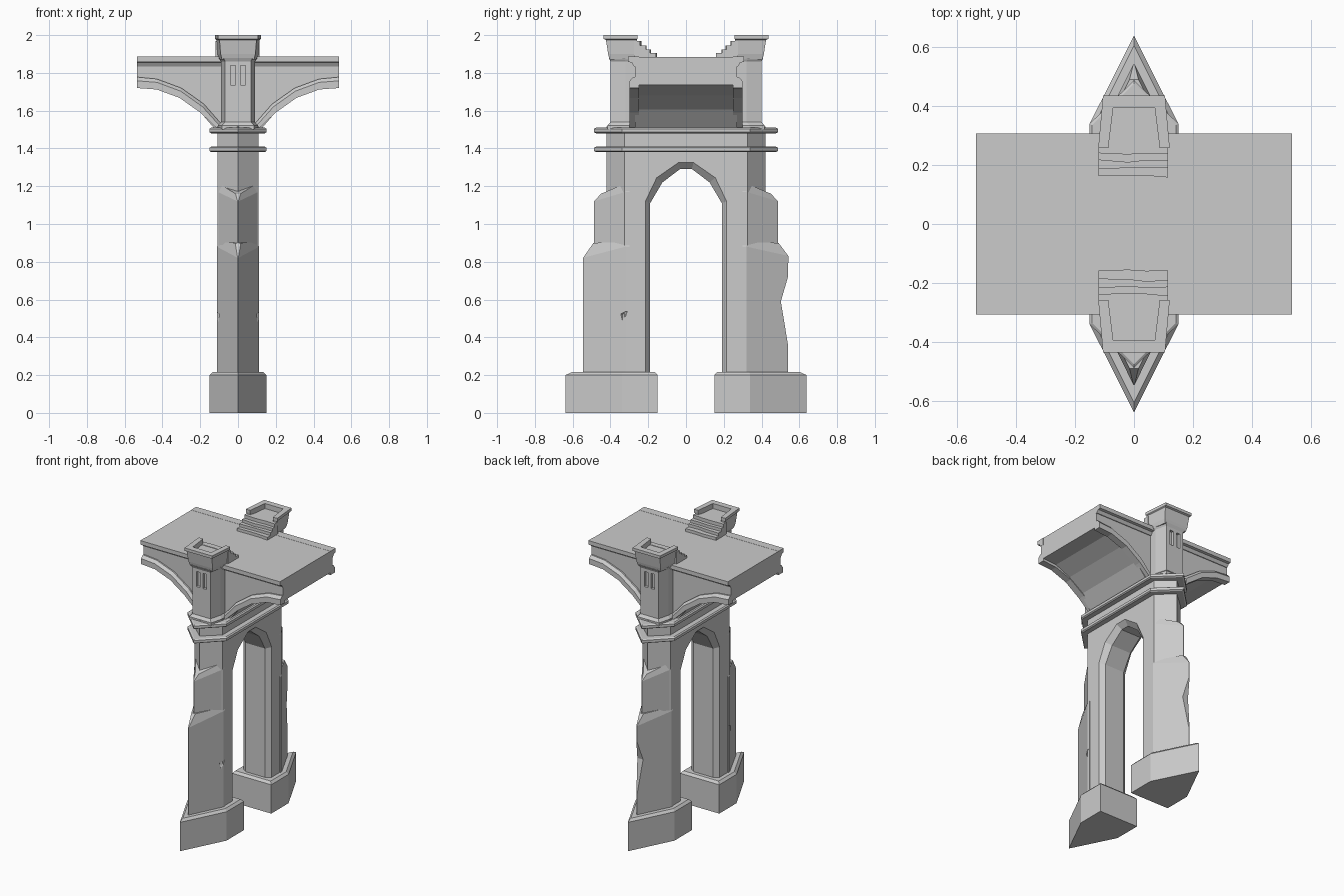
import bpy, bmesh, random

if "Cube" in bpy.data.objects:
    bpy.data.objects.remove(bpy.data.objects["Cube"])

random.seed(4)


def loft(name, rings):
    """Closed solid skinned through rings of equal point count."""
    bm = bmesh.new()
    vs = [[bm.verts.new(p) for p in r] for r in rings]
    n = len(vs[0])
    for a, b in zip(vs, vs[1:]):
        for i in range(n):
            j = (i + 1) % n
            bm.faces.new((a[i], a[j], b[j], b[i]))
    bm.faces.new(vs[0])
    bm.faces.new(vs[-1])
    bmesh.ops.recalc_face_normals(bm, faces=bm.faces)
    me = bpy.data.meshes.new(name)
    bm.to_mesh(me)
    bm.free()
    ob = bpy.data.objects.new(name, me)
    bpy.context.collection.objects.link(ob)
    return ob


def box(name, x0, x1, y0, y1, z0, z1):
    return loft(name, [[(x0, y0, z), (x1, y0, z), (x1, y1, z), (x0, y1, z)] for z in (z0, z1)])


def cut(ob, cutter):
    m = ob.modifiers.new("cut", 'BOOLEAN')
    m.operation, m.object, m.solver = 'DIFFERENCE', cutter, 'EXACT'
    bpy.context.view_layer.objects.active = ob
    bpy.ops.object.modifier_apply(modifier=m.name)
    bpy.data.objects.remove(cutter)


def boat(w, shoulder, tip, z):
    """Six-sided plan pointed at both ends."""
    return [(w, -shoulder, z), (w, shoulder, z), (0, tip, z),
            (-w, shoulder, z), (-w, -shoulder, z), (0, -tip, z)]


def mirror_x(half):
    """Plan from right-hand (x, y, z) points, mirrored to the left."""
    return half + [(-x, y, z) for x, y, z in reversed(half)]


def flip(rings, s):
    return [[(x, y * s, z) for x, y, z in r] for r in rings]


# Pier wall with a chamfered faceted archway
wall = loft("pier_wall", [boat(.108, .325, .42, z) for z in (.15, 1.515)])
outer = [(.215, 1.12), (.155, 1.245), (.04, 1.325)]
inner = [(.19, 1.11), (.125, 1.22), (.03, 1.292)]


def arch(side, x):
    half = [(side[0][0], 0)] + side
    return [(x, y, z) for y, z in half + [(-y, z) for y, z in reversed(half)]]


cut(wall, loft("arch_cutter", [arch(outer, -.115), arch(outer, -.108), arch(inner, -.075),
                               arch(inner, .075), arch(outer, .108), arch(outer, .115)]))

# String courses around the pier
for name, z in (("lower_string_course", 1.38), ("upper_string_course", 1.48)):
    loft(name, [boat(.142, .335, .475, z), boat(.15, .34, .487, z + .006),
                boat(.15, .34, .487, z + .024), boat(.142, .335, .475, z + .03)])

# Deck with curved haunches
curve = [(.125, 1.505), (.21, 1.605), (.32, 1.68), (.43, 1.73), (.535, 1.737)]
prof = [(.535, 1.885)] + curve[::-1]
prof = prof + [(-x, z) for x, z in reversed(prof)]
loft("deck", [[(x, y, z) for x, z in prof] for y in (-.27, .27)])

low = [(.11, 1.505), (.2, 1.59), (.31, 1.668), (.43, 1.712), (.535, 1.72)]
high = [(.075, 1.515), (.18, 1.635), (.3, 1.72), (.43, 1.768), (.535, 1.778)]
mid = [(.09, 1.512), (.187, 1.62), (.303, 1.703), (.43, 1.75), (.535, 1.758)]

for s, end in ((-1, "front"), (1, "back")):
    # Deck edge moulding
    edge = [(.25, 1.835), (.275, 1.835), (.288, 1.855), (.306, 1.858), (.306, 1.886), (.25, 1.886)]
    loft(end + "_deck_moulding", [[(x, y * s, z) for y, z in edge] for x in (-.536, .536)])
    # Arch bands on the deck sides
    for m, side in ((-1, "left"), (1, "right")):
        loft(f"{end}_{side}_arch_band",
             [[(x * m, y * s, z) for x, z in low + top[::-1]]
              for y, top in ((.25, high), (.28, high), (.298, mid))])

    # Pointed plinth
    def plinth(w, yi, sh, tip, z):
        return [(w, yi, z), (w, sh, z), (0, tip, z), (-w, sh, z), (-w, yi, z)]
    loft(end + "_plinth", flip([plinth(.15, .15, .34, .638, 0), plinth(.15, .15, .34, .638, .2),
                                plinth(.135, .165, .335, .605, .216)], s))

    # Weathered buttress stages; a pulled-in tip chips the pointed nose
    def stage(z, y, full, w, zs=None, sh=.32):
        t = max(.002, w * (full - y) / (full - sh))
        zs = z if zs is None else zs
        return mirror_x([(w, .3, zs), (w, sh, zs), (t, y, z)])
    nose = ([(.2, .545), (.82, .545)] if s < 0 else
            [(.2, .54), (.36, .54), (.59, .502), (.72, .54), (.83, .542)])
    rings = [stage(z, y, .546, .112) for z, y in nose]
    rings += [stage(nose[-1][0] + .001, nose[-1][1], .546, .112, .88),
              stage(.9, .49, .52, .1, .905)]
    lower = loft(end + "_lower_buttress", flip(rings, s))
    loft(end + "_upper_buttress", flip([stage(.85, .487, .488, .109),
                                        stage(1.12, .487, .488, .109, 1.17),
                                        stage(1.16, .45, .47, .1, 1.215)], s))
    # Small chipped pit
    if s < 0:
        for m in (-1, 1):
            cut(lower, loft("pit_cutter", [
                [(.125 * m, -.375, .55), (.125 * m, -.295, .55), (.125 * m, -.335, .43)],
                [(.095 * m, -.34, .52), (.095 * m, -.33, .52), (.095 * m, -.335, .51)]]))

    # Turret shaft with twin slit windows
    def turret(d, z):
        return mirror_x([(.09 + d, .24, z), (.09 + d, .32 + d, z), (.068 + d, .4 + d, z)])
    shaft = loft(end + "_turret", flip([turret(.016, 1.5), turret(.016, 1.522), turret(0, 1.54),
                                        turret(0, 1.86), turret(.01, 1.88)], s))
    for x in (-.026, .026):
        ys = sorted((.382 * s, .45 * s))
        cut(shaft, box("slit_cutter", x - .014, x + .014, *ys, 1.735, 1.84))

    # Turret head with open-backed parapet
    def head(wi, wo, yi, yo, z):
        return [(wi, yi, z), (wo, yo, z), (-wo, yo, z), (-wi, yi, z)]
    top = loft(end + "_turret_head", flip([
        head(.105, .085, .265, .405, 1.872), head(.11, .092, .262, .412, 1.9),
        head(.115, .098, .26, .424, 1.975), head(.121, .105, .258, .436, 1.98),
        head(.121, .105, .258, .436, 2)], s))
    cut(top, loft("parapet_cutter", flip([head(.09, .07, .235, .395, 1.965),
                                          head(.09, .07, .235, .395, 2.05)], s)))

    # Worn steps up from the deck
    for i, (y, z) in enumerate(((.16, 1.905), (.188, 1.925), (.214, 1.945), (.24, 1.968))):
        j = [random.uniform(-.007, .007) for _ in range(4)]
        ring = [(-.12, y + j[0] * .5), (-.02, y + j[1]), (.04, y + j[2]), (.115, y + j[3] * .5),
                (.115, .275), (-.12, .275)]
        loft(f"{end}_step_{i + 1}", [[(x, yy * s, zz) for x, yy in ring] for zz in (1.875, z)])
